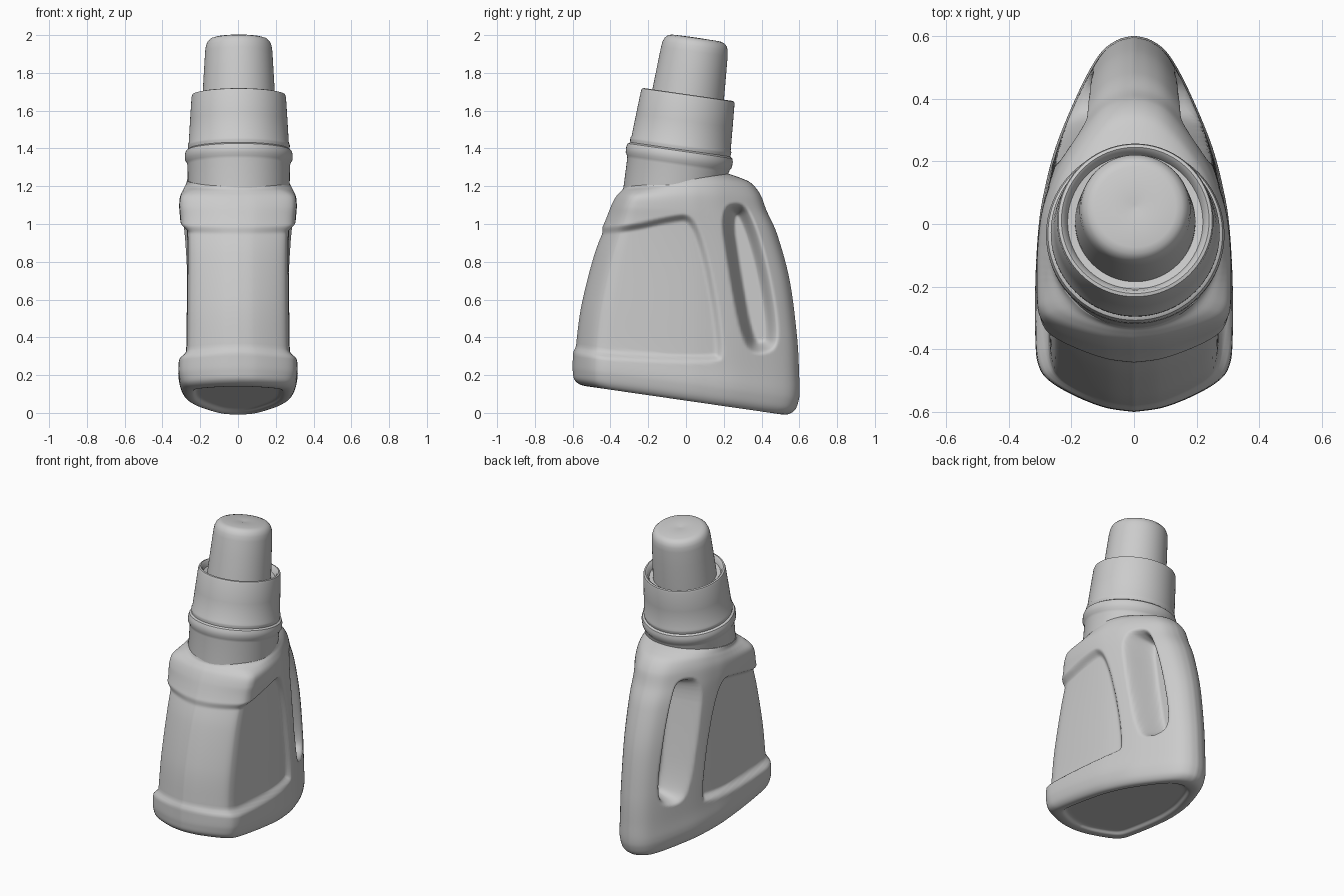
import bpy, math
from mathutils import Vector

cube = bpy.data.objects.get("Cube")
if cube:
    bpy.data.objects.remove(cube)

TILT = math.radians(8.2)          # the whole bottle leans back on a slanted base
C, S = math.cos(TILT), math.sin(TILT)
AXIS = -0.229                     # neck axis in the bottle's own frame

grey = bpy.data.materials.new("light grey plastic")
grey.use_nodes = True
grey.diffuse_color = (0.6, 0.6, 0.6, 1)
grey.node_tree.nodes["Principled BSDF"].inputs["Base Color"].default_value = (0.6, 0.6, 0.6, 1)


def lean(x, u, v):
    return (x, u * C + v * S, -u * S + v * C)


def unlean(y, z):
    return Vector((y * C - z * S, y * S + z * C))


def smooth(t):
    t = min(max(t, 0), 1)
    return t * t * (3 - 2 * t)


def catmull(a, b, c, d, t):
    return [0.5 * (2 * q + (r - p) * t + (2 * p - 5 * q + 4 * r - s) * t * t
                   + (3 * q - p - 3 * r + s) * t ** 3) for p, q, r, s in zip(a, b, c, d)]


def spline(pts, counts):
    out = []
    for i in range(len(pts) - 1):
        quad = [pts[max(i - 1, 0)], pts[i], pts[i + 1], pts[min(i + 2, len(pts) - 1)]]
        out += [catmull(*quad, k / counts[i]) for k in range(counts[i])]
    return out + [list(pts[-1])]


def rounded(points, passes=3):
    pts = [unlean(*p) for p in points]
    for _ in range(passes):
        pts = [q for a, b in zip(pts, pts[1:] + pts[:1])
               for q in (a.lerp(b, 0.25), a.lerp(b, 0.75))]
    return pts


def inside_distance(p, poly):
    best, inside = 9.0, False
    for a, b in zip(poly, poly[1:] + poly[:1]):
        e = b - a
        t = min(max((p - a).dot(e) / e.length_squared, 0), 1)
        best = min(best, (p - a - e * t).length)
        if (a.y > p.y) != (b.y > p.y) and p.x < a.x + (p.y - a.y) * e.x / e.y:
            inside = not inside
    return best if inside else -best


def make(name, rings, sharp):
    n = len(rings[0])
    verts = [lean(*p) for r in rings for p in r]
    faces = [(i * n + j, i * n + (j + 1) % n, (i + 1) * n + (j + 1) % n, (i + 1) * n + j)
             for i in range(len(rings) - 1) for j in range(n)]
    faces += [tuple(reversed(range(n))), tuple(range(len(verts) - n, len(verts)))]
    mesh = bpy.data.meshes.new(name)
    mesh.from_pydata(verts, [], faces)
    mesh.materials.append(grey)
    obj = bpy.data.objects.new(name, mesh)
    bpy.context.collection.objects.link(obj)
    bpy.ops.object.select_all(action="DESELECT")
    obj.select_set(True)
    bpy.context.view_layer.objects.active = obj
    bpy.ops.object.shade_smooth_by_angle(angle=math.radians(sharp))
    return obj


def lathe(name, profile, segments=96):
    rings = []
    for r, v in profile:
        angles = [math.tau * k / segments for k in range(segments)]
        rings.append([(0.004 + r * math.cos(a), AXIS + r * math.sin(a), v) for a in angles])
    return make(name, rings, 35)


# Half outline of the teardrop section: front-to-back share, width share
HALF = [(0, 0), (.012, .3), (.045, .62), (.085, .87), (.125, .97), (.19, 1), (.35, 1),
        (.5, .965), (.6, .9), (.7, .8), (.8, .65), (.9, .47), (.96, .32), (.99, .16), (1, 0)]
COLS = 130


def even_outline():
    dense = spline(HALF, [30] * (len(HALF) - 1))
    run = [0]
    for a, b in zip(dense, dense[1:]):
        run.append(run[-1] + math.hypot(b[0] - a[0], 0.26 * (b[1] - a[1])))
    out, k = [], 0
    for i in range(COLS + 1):
        while k < len(run) - 1 and run[k] < run[-1] * i / COLS:
            k += 1
        out.append(dense[k])
    return out


# Body sections: front u, front v, back u, back v, half width, roundness
SECTIONS = [
    (-.45, .085, .38, .085, .19, 0), (-.50, .083, .43, .083, .22, 0),
    (-.525, .066, .47, .066, .24, 0), (-.575, .068, .53, .068, .275, 0),
    (-.61, .09, .567, .095, .298, 0), (-.624, .13, .58, .14, .311, 0),
    (-.632, .18, .58, .19, .315, 0), (-.642, .3, .565, .28, .308, 0),
    (-.642, .5, .525, .48, .305, 0), (-.612, .77, .444, .77, .302, 0),
    (-.567, .95, .345, 1.0, .304, 0), (-.548, 1.03, .27, 1.12, .31, 0),
    (-.53, 1.08, .225, 1.2, .306, .05), (-.512, 1.108, .17, 1.252, .29, .3),
    (-.50, 1.125, .11, 1.272, .276, .7), (-.497, 1.14, .042, 1.285, .27, 1)]

# Recesses in side elevation: wrap-around label panel and hand grip
PANEL = rounded([(-.9, .31), (.17, .25), (.21, .31), (.17, .62), (.10, .93), (.03, 1.06),
                 (-.08, 1.05), (-.36, .985), (-.9, .985)])
GRIP = rounded([(.17, 1.09), (.31, 1.13), (.38, 1.0), (.45, .75), (.50, .45), (.48, .32),
                (.34, .30), (.28, .42), (.22, .75)])

# Bottle body
outline = even_outline()
counts = [max(4, round(abs(b[3] - a[3]) / 0.01)) for a, b in zip(SECTIONS, SECTIONS[1:])]
rings = []
for uf, vf, ub, vb, w, m in spline(SECTIONS, counts):
    half = []
    for i, (s, k) in enumerate(outline):
        t = math.pi * i / COLS
        s += m * ((1 - math.cos(t)) / 2 - s)
        k += m * (math.sin(t) - k)
        half.append(Vector((max(k, 0) * w, uf + (ub - uf) * s, vf + (vb - vf) * s)))
    pushed = []
    for i, p in enumerate(half):
        d = half[min(i + 1, COLS)] - half[max(i - 1, 0)]
        side = Vector((-d.y, d.x)).normalized() if 0 < i < COLS else Vector((0, 1 if i == 0 else -1))
        q = p.copy()
        if 0.15 < p.z < 1.2:
            spot = Vector((p.y, p.z))
            dent = smooth(inside_distance(spot, PANEL) / 0.045)
            q.x += side.x * 0.035 * dent
            q.y += side.y * 0.014 * dent
            grip = smooth(inside_distance(spot, GRIP) / 0.075)
            q.x += (min(q.x, 0.05) - q.x) * grip
        pushed.append((max(q.x, 0), q.y, q.z))
    mirrored = [(-x, u, v) for x, u, v in reversed(pushed[1:-1])]
    rings.append(pushed + mirrored)
make("bottle_body", rings, 60)

# Neck with its bead
lathe("neck", [(.26, 1.08), (.269, 1.13), (.271, 1.29), (.275, 1.305), (.284, 1.32),
               (.285, 1.35), (.279, 1.368), (.267, 1.376), (.2, 1.38)])

# Collar with hollow rim
lathe("collar", [(.2, 1.365), (.266, 1.37), (.270, 1.39), (.270, 1.40), (.265, 1.41),
                 (.258, 1.53), (.250, 1.655), (.246, 1.667), (.236, 1.67), (.226, 1.662),
                 (.216, 1.635), (.18, 1.63)])

# Measuring cap
lathe("cap", [(.193, 1.6), (.192, 1.66), (.184, 1.80), (.178, 1.90), (.174, 1.93),
              (.165, 1.952), (.15, 1.966), (.13, 1.972), (.03, 1.974), (.008, 1.970)])
